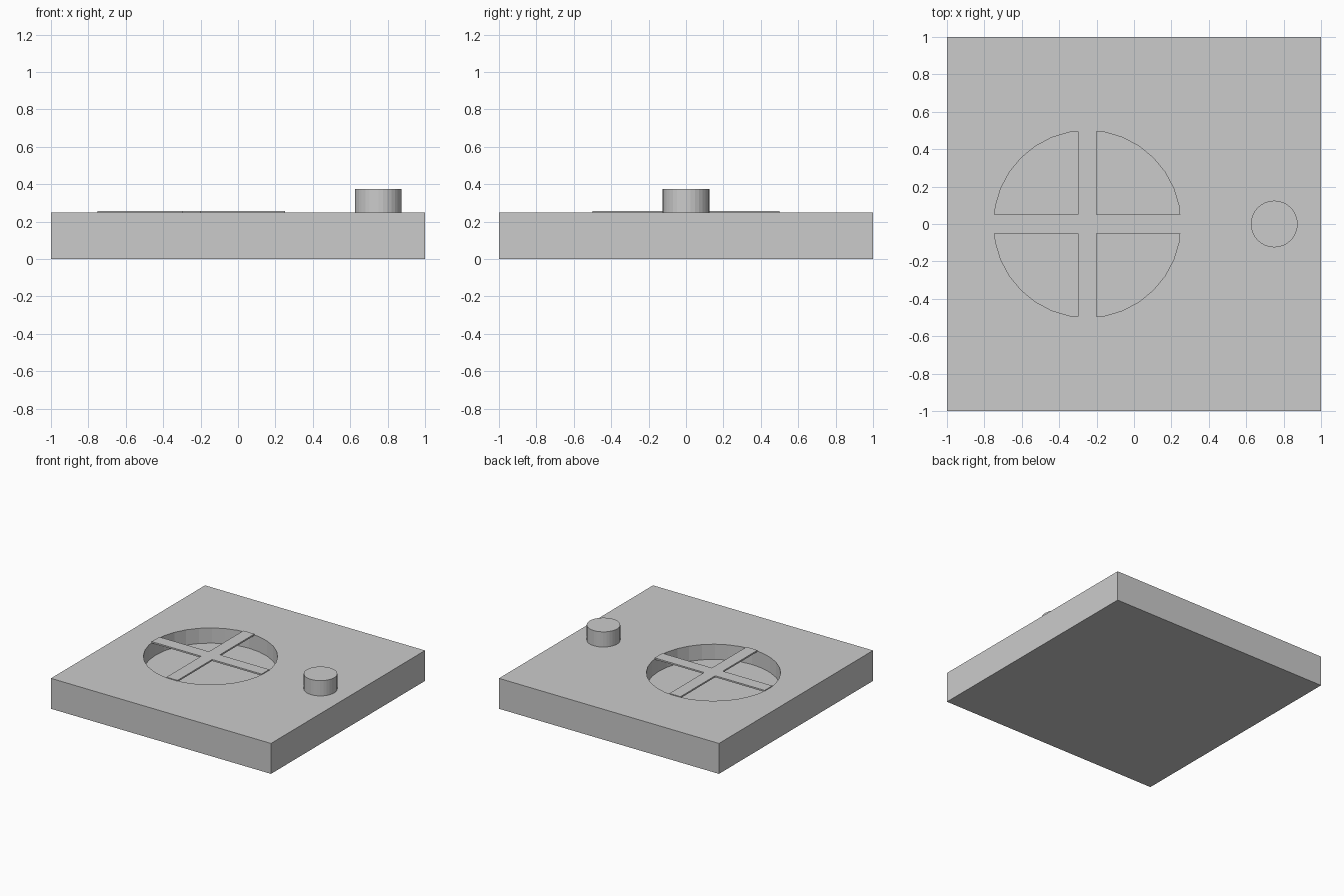
import bpy
import bmesh
from mathutils import Matrix

if "Cube" in bpy.data.objects:
    bpy.data.objects.remove(bpy.data.objects["Cube"], do_unlink=True)

# Single plain grey
GREY = (0.6, 0.6, 0.6, 1)
grey = bpy.data.materials.new("plain grey")
grey.use_nodes = True
grey.diffuse_color = GREY
grey.node_tree.nodes["Principled BSDF"].inputs["Base Color"].default_value = GREY

TOP = 0.25
HOLE_X = -0.25


def finish(name, bm):
    mesh = bpy.data.meshes.new(name)
    bm.to_mesh(mesh)
    bm.free()
    mesh.materials.append(grey)
    obj = bpy.data.objects.new(name, mesh)
    bpy.context.collection.objects.link(obj)
    return obj


def box(name, centre, size):
    bm = bmesh.new()
    bmesh.ops.create_cube(bm, size=1, matrix=Matrix.LocRotScale(centre, None, size))
    return finish(name, bm)


def cylinder(name, centre, radius, depth):
    bm = bmesh.new()
    bmesh.ops.create_cone(bm, cap_ends=True, segments=32, radius1=radius,
                          radius2=radius, depth=depth,
                          matrix=Matrix.Translation(centre))
    return finish(name, bm)


# Square slab with a round recess cut halfway down
base = box("base_slab", (0, 0, TOP / 2), (2, 2, TOP))
cutter = cylinder("recess_cutter", (HOLE_X, 0, TOP), 0.5, TOP)
cutter.hide_render = True
cutter.hide_viewport = True
cut = base.modifiers.new("recess", 'BOOLEAN')
cut.operation = 'DIFFERENCE'
cut.solver = 'EXACT'
cut.object = cutter

# Thin cross bars spanning the recess
box("cross_bar_wide", (HOLE_X, 0, TOP), (1, 0.1, 0.0125))
box("cross_bar_deep", (HOLE_X, 0, TOP), (0.1, 1, 0.0125))

# Round knob beside the recess
cylinder("knob", (0.75, 0, TOP + 0.0625), 0.125, 0.125)
